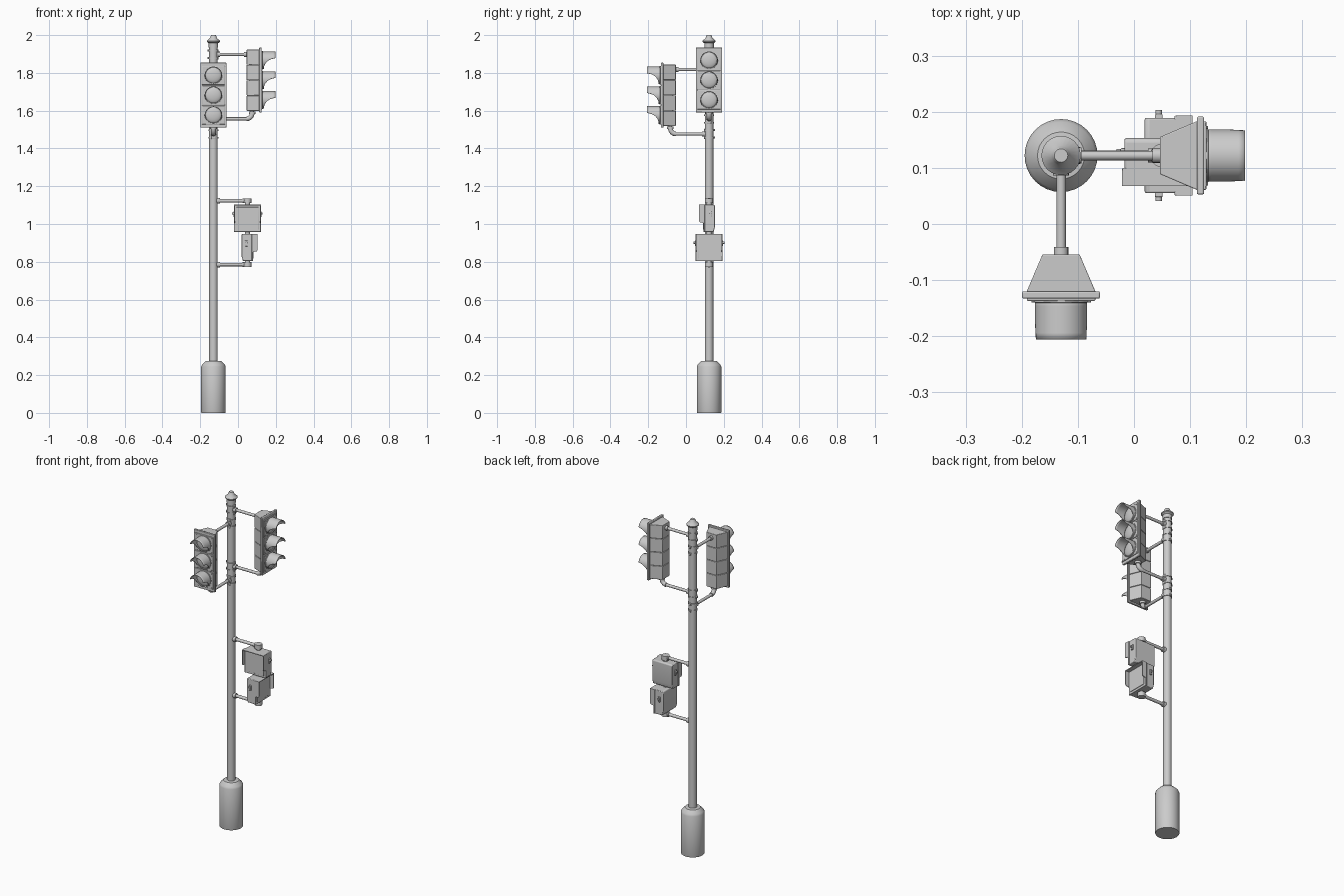
import bpy, bmesh, math
from mathutils import Matrix, Vector

if "Cube" in bpy.data.objects:
    bpy.data.objects.remove(bpy.data.objects["Cube"])

POLE = Matrix.Translation((-0.13, 0.122, 0))


def finish(name, bm, M, bevel=0, smooth=True):
    bmesh.ops.recalc_face_normals(bm, faces=bm.faces)
    me = bpy.data.meshes.new(name)
    bm.to_mesh(me)
    bm.free()
    ob = bpy.data.objects.new(name, me)
    ob.matrix_world = M
    bpy.context.collection.objects.link(ob)
    if bevel:
        b = ob.modifiers.new("bevel", 'BEVEL')
        b.width, b.segments = bevel, 2
    if smooth:
        bpy.ops.object.select_all(action='DESELECT')
        ob.select_set(True)
        bpy.context.view_layer.objects.active = ob
        bpy.ops.object.shade_smooth_by_angle(angle=math.radians(35))
    return ob


def lathe(name, prof, M, n=32):
    # profile of (radius, height) points spun about local z
    bm = bmesh.new()
    rings = [[bm.verts.new((r * math.cos(2 * math.pi * i / n), r * math.sin(2 * math.pi * i / n), z))
              for i in range(n)] for r, z in prof]
    for a, b in zip(rings, rings[1:]):
        for i in range(n):
            bm.faces.new((a[i], a[(i + 1) % n], b[(i + 1) % n], b[i]))
    bm.faces.new(rings[0])
    bm.faces.new(rings[-1])
    return finish(name, bm, M)


def rod(name, p, q, r, M, n=16):
    p, q = Vector(p), Vector(q)
    d = q - p
    T = Matrix.Translation(p) @ d.to_track_quat('Z', 'Y').to_matrix().to_4x4()
    return lathe(name, [(r, 0), (r, d.length)], M @ T, n)


def box(name, c, s, M, bevel=0):
    bm = bmesh.new()
    bmesh.ops.create_cube(bm, size=1, matrix=Matrix.Translation(c) @ Matrix.Diagonal((*s, 1)))
    return finish(name, bm, M, bevel)


def prism(name, pts, vec, M, bevel=0):
    bm = bmesh.new()
    f = bm.faces.new([bm.verts.new(p) for p in pts])
    ext = bmesh.ops.extrude_face_region(bm, geom=[f], use_keep_orig=True)
    bmesh.ops.translate(bm, vec=vec, verts=[v for v in ext['geom'] if isinstance(v, bmesh.types.BMVert)])
    return finish(name, bm, M, bevel)


def pipe(name, pts, r, M):
    cu = bpy.data.curves.new(name, 'CURVE')
    cu.dimensions, cu.bevel_depth, cu.bevel_resolution, cu.use_fill_caps = '3D', r, 4, True
    sp = cu.splines.new('POLY')
    sp.points.add(len(pts) - 1)
    for s, p in zip(sp.points, pts):
        s.co = (*p, 1)
    sp.use_smooth = True
    ob = bpy.data.objects.new(name, cu)
    ob.matrix_world = M
    bpy.context.collection.objects.link(ob)


def visor(name, z, M, r=0.045, n=48, m=6):
    # tunnel hood, cut away underneath
    bm = bmesh.new()
    cols = []
    for i in range(n):
        a = 2 * math.pi * i / n
        t = min(1, max(0, (0.22 - math.sin(a)) / 1.22))
        length = 0.072 * (1 - 0.85 * math.sqrt(max(0, 1 - (1 - t) ** 2)))
        cols.append([bm.verts.new((r * math.cos(a), -0.256 - length * j / m, z + r * math.sin(a)))
                     for j in range(m + 1)])
    for i in range(n):
        a, b = cols[i], cols[(i + 1) % n]
        for j in range(m):
            bm.faces.new((a[j], b[j], b[j + 1], a[j + 1]))
    ob = finish(name, bm, M)
    s = ob.modifiers.new("thickness", 'SOLIDIFY')
    s.thickness, s.offset = 0.003, 0


def traffic_signal(tag, M):
    # local frame: pole axis at origin, lights face -y
    z0, z1 = 1.512, 1.852
    step = (z1 - z0 - 0.014) / 4
    for k in range(4):
        z = z0 + 0.007 + k * step
        prism(f"{tag}_housing_section_{k}", [(-0.062, -0.244, z), (0.062, -0.244, z),
              (0.033, -0.176, z), (-0.033, -0.176, z)], (0, 0, step - 0.0015), M, 0.002)
    box(f"{tag}_housing_core", (0, -0.215, 1.682), (0.06, 0.056, 0.32), M)
    box(f"{tag}_front_flange", (0, -0.2485, 1.682), (0.139, 0.013, 0.344), M, 0.003)
    for k in range(3):
        z = 1.577 + 0.105 * k
        box(f"{tag}_door_{k}", (0, -0.256, z), (0.122, 0.006, 0.1), M, 0.002)
        T = M @ Matrix.Translation((0, -0.256, z)) @ Matrix.Rotation(math.pi / 2, 4, 'X')
        lathe(f"{tag}_lens_ring_{k}", [(0.049, 0), (0.049, 0.006), (0.042, 0.007), (0.042, 0.004)], T, 48)
        lathe(f"{tag}_lens_{k}", [(0.043, 0.003)] + [(0.043 * math.cos(a), 0.004 + 0.013 * math.sin(a))
              for a in (0, 0.3, 0.6, 0.9, 1.2, 1.5)], T, 48)
        visor(f"{tag}_visor_{k}", z, M)
        for sx in (-1, 1):
            for sz in (-1, 1):
                p = (sx * 0.05, -0.257, z + sz * 0.042)
                rod(f"{tag}_door_screw", p, (p[0], -0.262, p[2]), 0.003, M, 8)
    # straight upper arm
    rod(f"{tag}_upper_arm", (0, 0, 1.818), (0, -0.18, 1.818), 0.0085, M)
    rod(f"{tag}_upper_arm_fitting", (0, -0.163, 1.818), (0, -0.178, 1.818), 0.013, M)
    # lower arm with elbow up into the housing
    arc = [(0, -0.175 - 0.03 * math.sin(a), 1.507 - 0.03 * math.cos(a))
           for a in [i * math.pi / 16 for i in range(9)]]
    pipe(f"{tag}_lower_arm", [(0, 0, 1.477)] + arc + [(0, -0.205, 1.525)], 0.0085, M)
    pipe(f"{tag}_lower_elbow", arc, 0.0125, M)
    rod(f"{tag}_elbow_collar", (0, -0.205, 1.503), (0, -0.205, 1.516), 0.018, M)
    # clamps on the pole
    for z in (1.477, 1.818):
        rod(f"{tag}_arm_hub", (0, -0.018, z), (0, -0.036, z), 0.014, M)
        for dz in (-0.02, 0.02):
            rod(f"{tag}_pole_band", (0, 0, z + dz - 0.004), (0, 0, z + dz + 0.004), 0.026, M, 24)
            box(f"{tag}_band_buckle", (0, 0.026, z + dz), (0.014, 0.01, 0.011), M, 0.001)
        box(f"{tag}_clamp_plate", (0, -0.019, z), (0.024, 0.014, 0.056), M, 0.003)


def crossing_signal(tag, M):
    # local frame: box axis at origin, base of box at z = 0, faces -y
    h = 0.144
    prism(f"{tag}_box", [(-0.067, -0.027, 0), (-0.067, 0.024, 0), (-0.067, 0.031, 0.025),
          (-0.067, 0.031, h - 0.004), (-0.067, 0.026, h), (-0.067, -0.027, h)], (0.134, 0, 0), M, 0.004)
    box(f"{tag}_face_frame", (0, -0.026, h / 2), (0.142, 0.008, h), M, 0.002)
    box(f"{tag}_display", (0, -0.031, h / 2), (0.116, 0.004, h - 0.026), M, 0.001)
    # three-sided hood
    box(f"{tag}_hood_top", (0, -0.04, h - 0.002), (0.142, 0.028, 0.004), M)
    for s in (-1, 1):
        x = s * 0.069 - 0.002
        prism(f"{tag}_hood_side", [(x, -0.026, h), (x, -0.054, h), (x, -0.054, 0.058),
              (x, -0.049, 0.051), (x, -0.026, 0.047)], (0.004, 0, 0), M)
        box(f"{tag}_latch_plate", (s * 0.069, 0.006, 0.093), (0.01, 0.014, 0.03), M, 0.002)
        rod(f"{tag}_latch_knob", (s * 0.068, 0.006, 0.097), (s * 0.081, 0.006, 0.097), 0.006, M, 12)


# pole and footing
lathe("footing", [(0.064, 0), (0.065, 0.003), (0.065, 0.245), (0.06, 0.256), (0.042, 0.274), (0.022, 0.276)], POLE, 32)
rod("pole", (0, 0, 0.27), (0, 0, 1.96), 0.0225, POLE, 24)
lathe("pole_cap", [(0.025, 1.935), (0.025, 1.957), (0.034, 1.964), (0.035, 1.969), (0.018, 1.985),
                   (0.015, 1.995), (0.012, 2.0)], POLE, 24)

# two traffic signals, one facing front and one facing right
TURN = Matrix.Rotation(math.pi / 2, 4, 'Z')
traffic_signal("front_signal", POLE)
traffic_signal("right_signal", POLE @ Matrix.Translation((0, 0, 0.08)) @ TURN)

# stacked crossing signals, one facing front and one facing right
AXIS = Matrix.Translation((0.05, 0.122, 0))
crossing_signal("upper_crossing", AXIS @ Matrix.Translation((0, 0, 0.958)))
crossing_signal("lower_crossing", AXIS @ Matrix.Translation((0, 0, 0.804)) @ TURN)
rod("crossing_coupling", (0, 0, 0.94), (0, 0, 0.965), 0.014, AXIS)

# brackets holding the crossing signals
for tag, z, s in (("upper", 1.123, -1), ("lower", 0.785, 1)):
    rod(f"{tag}_bracket_arm", (0, 0, z), (0.18, 0, z), 0.009, POLE)
    rod(f"{tag}_bracket_hub", (0.016, 0, z), (0.034, 0, z), 0.015, POLE)
    rod(f"{tag}_bracket_sleeve", (0.155, 0, z), (0.18, 0, z), 0.0125, POLE)
    rod(f"{tag}_bracket_end", (0.18, 0, z - 0.013), (0.18, 0, z + 0.013), 0.021, POLE, 20)
    rod(f"{tag}_bracket_stem", (0.18, 0, z), (0.18, 0, z + s * 0.028), 0.014, POLE)
